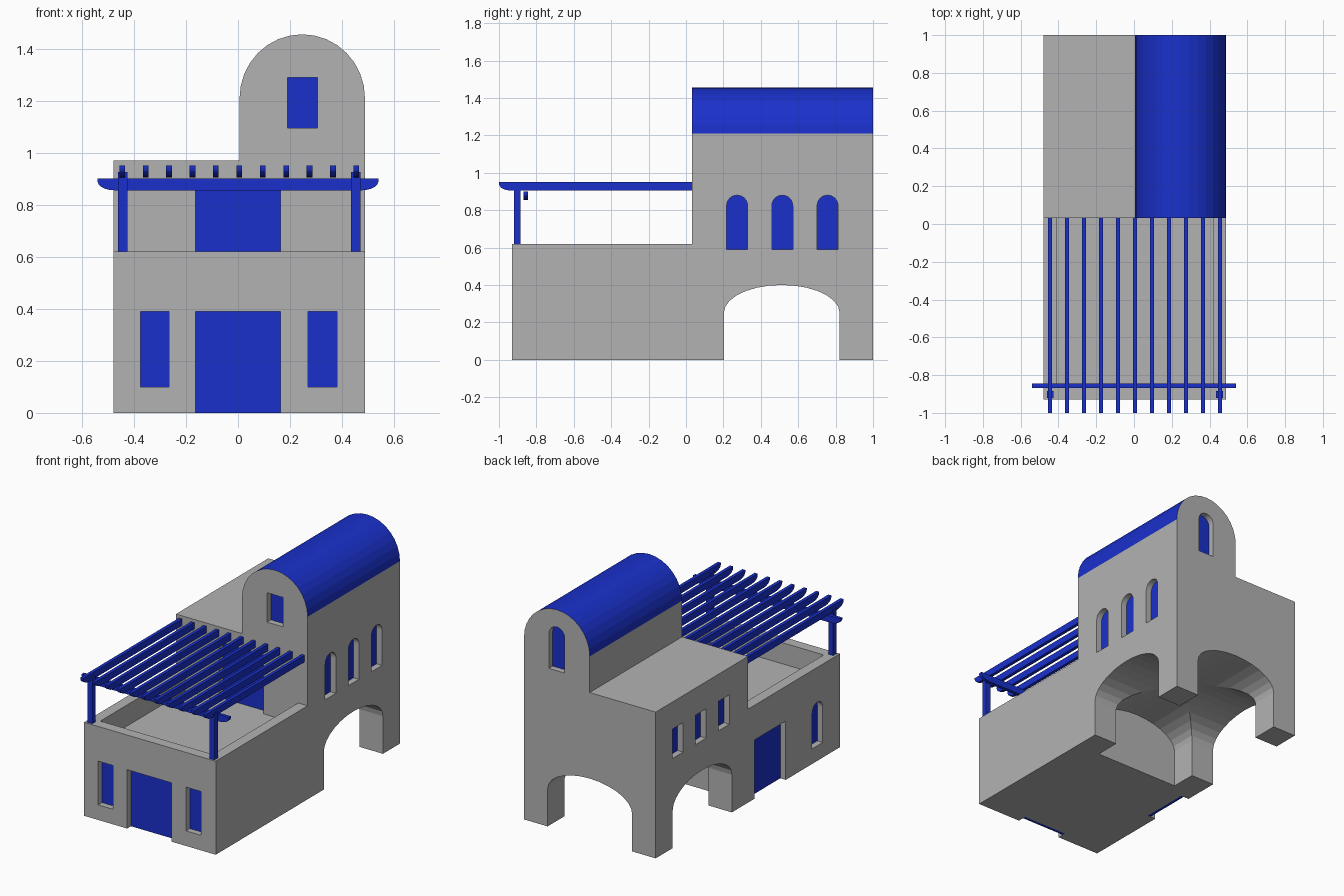
import bpy, bmesh, math

if "Cube" in bpy.data.objects:
    bpy.data.objects.remove(bpy.data.objects["Cube"])

blue = bpy.data.materials.new("blue")
blue.diffuse_color = (0.01, 0.03, 0.6, 1)
blue.use_nodes = True
blue.node_tree.nodes["Principled BSDF"].inputs["Base Color"].default_value = blue.diffuse_color

X0, X1, XT = -0.478, 0.488, 0.006      # house sides, tower side
Y0, YM, Y1 = -0.93, 0.033, 1.0         # front, upper storey wall, back


def prism(name, pts, axis, a, b, mat=None):
    """Extrude a 2D profile along x (pts are y,z) or y (pts are x,z)."""
    bm = bmesh.new()
    vs = [bm.verts.new((a, p, q) if axis == 'x' else (p, a, q)) for p, q in pts]
    face = bm.faces.new(vs)
    ext = bmesh.ops.extrude_face_region(bm, geom=[face])
    d = (b - a, 0, 0) if axis == 'x' else (0, b - a, 0)
    bmesh.ops.translate(bm, vec=d, verts=[e for e in ext["geom"] if isinstance(e, bmesh.types.BMVert)])
    bmesh.ops.recalc_face_normals(bm, faces=bm.faces[:])
    me = bpy.data.meshes.new(name)
    bm.to_mesh(me)
    bm.free()
    ob = bpy.data.objects.new(name, me)
    bpy.context.collection.objects.link(ob)
    if mat:
        me.materials.append(mat)
    return ob


def rect(a0, a1, z0, z1):
    return [(a0, z0), (a1, z0), (a1, z1), (a0, z1)]


def arch(c, half, z0, spring, top, n):
    arc = [(c + half * math.cos(math.pi * i / n), spring + (top - spring) * math.sin(math.pi * i / n))
           for i in range(n + 1)]
    return [(c - half, z0), (c + half, z0)] + arc


def boolean(target, other, op):
    m = target.modifiers.new(op, 'BOOLEAN')
    m.operation, m.solver, m.object = op, 'EXACT', other
    bpy.context.view_layer.objects.active = target
    bpy.ops.object.modifier_apply(modifier=m.name)
    bpy.data.objects.remove(other)


# House: upper storey with round-topped tower, joined to the lower front block
tower_c = (XT + X1) / 2
tower = arch(tower_c, X1 - tower_c, 0, 1.21, 1.455, 16)[2:]
house = prism("house", [(X0, 0), (X1, 0)] + tower + [(XT, 0.97), (X0, 0.97)], 'y', YM, Y1)
boolean(house, prism("front_block", rect(X0, X1, 0, 0.62), 'y', Y0, 0.12), 'UNION')

# Sunken terrace and crossing vaulted passages
cuts = [
    prism("terrace_cut", rect(X0 + 0.07, X1 - 0.07, 0.48, 0.8), 'y', Y0 + 0.07, YM),
    prism("side_passage_cut", arch(0.512, 0.31, -0.1, 0.25, 0.40, 14), 'x', -0.7, 0.7),
    prism("back_passage_cut", arch(0.005, 0.31, -0.1, 0.25, 0.40, 14), 'y', YM, 1.1),
]

# Doors and windows: name, axis, wall, inward sign, centre, width, bottom, top, arched
openings = [
    ("front_door", 'y', Y0, 1, 0, 0.325, 0, 0.39, False),
    ("terrace_door", 'y', YM, 1, 0, 0.325, 0.48, 0.87, False),
    ("side_door", 'x', X0, 1, -0.2, 0.325, 0, 0.39, False),
    ("front_window_left", 'y', Y0, 1, -0.32, 0.11, 0.1, 0.39, False),
    ("front_window_right", 'y', Y0, 1, 0.325, 0.11, 0.1, 0.39, False),
    ("side_arched_window", 'x', X0, 1, -0.695, 0.11, 0.1, 0.39, True),
    ("tower_front_window", 'y', YM, 1, 0.248, 0.115, 1.095, 1.29, False),
    ("tower_back_window", 'y', Y1, -1, 0.248, 0.115, 1.05, 1.34, True),
]
for i in range(3):
    y = 0.273 + 0.242 * i
    openings.append((f"right_window_{i + 1}", 'x', X1, -1, y, 0.112, 0.59, 0.88, True))
    openings.append((f"left_window_{i + 1}", 'x', X0, 1, y + 0.012, 0.112, 0.595, 0.79, False))

for name, axis, wall, s, c, w, z0, z1, arched in openings:
    def shape(base):
        if arched:
            return arch(c, w / 2, base, z1 - w / 2, z1, 12)[:]
        return rect(c - w / 2, c + w / 2, base, z1)
    cuts.append(prism(name + "_cut", shape(z0 if z0 else -0.05), axis, wall - s * 0.03, wall + s * 0.06))
    prism(name, shape(z0), axis, wall + s * 0.04, wall + s * 0.06, blue)

for c in cuts:
    boolean(house, c, 'DIFFERENCE')

# Blue barrel roof on the tower
house.data.materials.clear()
grey = bpy.data.materials.new("grey")
grey.diffuse_color = (0.45, 0.45, 0.45, 1)
grey.use_nodes = True
grey.node_tree.nodes["Principled BSDF"].inputs["Base Color"].default_value = grey.diffuse_color
house.data.materials.append(grey)
house.data.materials.append(blue)
for p in house.data.polygons:
    p.material_index = int(p.center.z > 1.21 and p.normal.z > 0.02 and abs(p.normal.y) < 0.1
                           and max(house.data.vertices[v].co.z for v in p.vertices) > 1.22
                           and min(house.data.vertices[v].co.y for v in p.vertices) < 0.1)

# Pergola: rafters with rounded tails, cross beam with rounded ends, two posts
def tail(end, length, z0, z1, s):
    """Rounded underside from the bottom edge out to the tip at 'end'."""
    return [(end - s * length * (1 - math.sin(t)), z1 - 0.01 - (z1 - 0.01 - z0) * math.cos(t))
            for t in (math.pi / 2 * k / 5 for k in range(6))] + [(end, z1)]


for i in range(11):
    x = -0.445 + 0.09 * i
    prism(f"rafter_{i + 1}", tail(-1.0, 0.065, 0.905, 0.95, -1) + [(YM, 0.95), (YM, 0.905)],
          'x', x - 0.011, x + 0.011, blue)
prism("cross_beam", tail(-0.54, 0.07, 0.855, 0.90, -1) + tail(0.54, 0.07, 0.855, 0.90, 1)[::-1],
      'y', -0.868, -0.845, blue)
for side, x in (("left", -0.443), ("right", 0.453)):
    prism(f"{side}_post", rect(x - 0.018, x + 0.018, 0.62, 0.925), 'y', -0.92, -0.884, blue)
